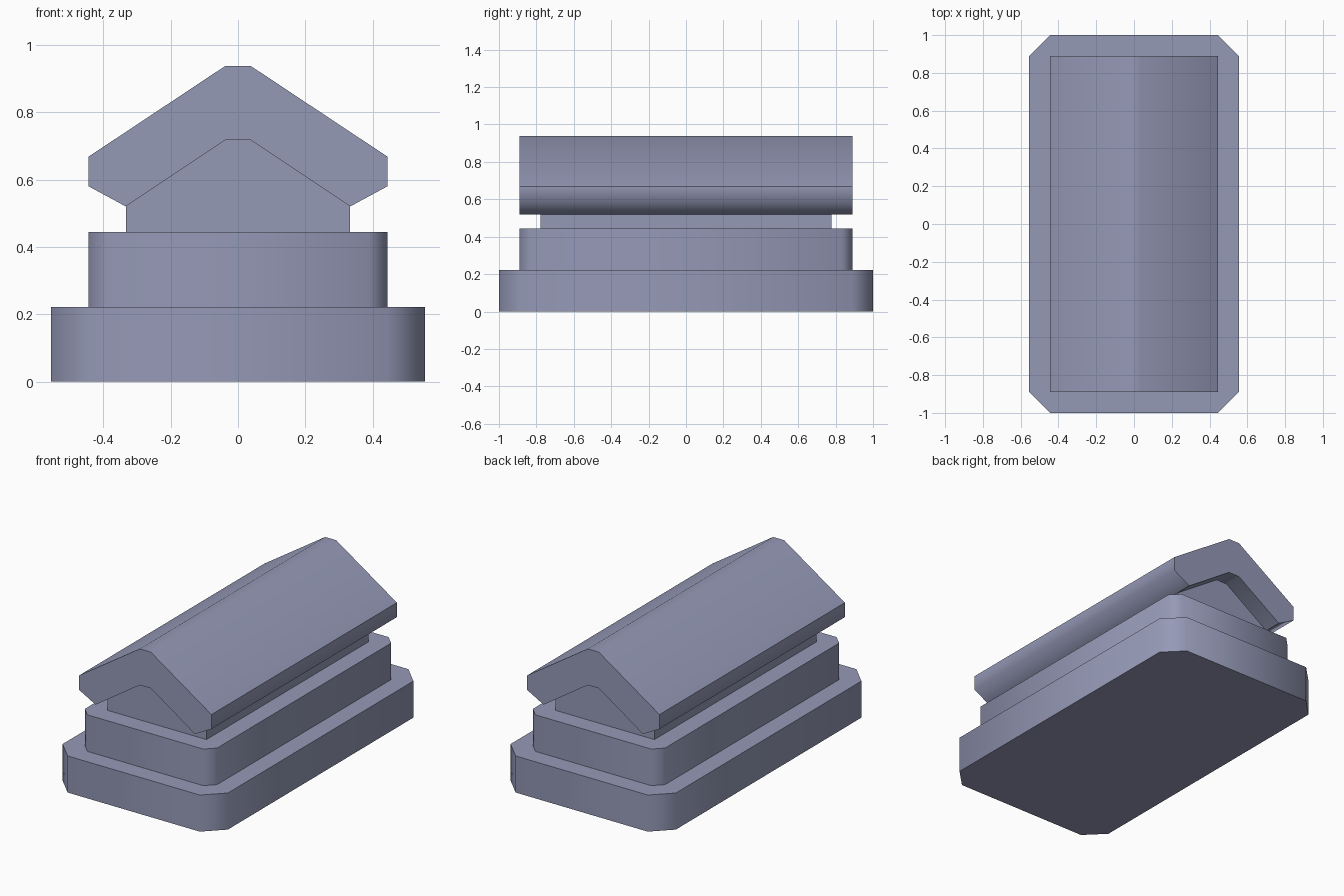
import bpy, bmesh, math

if "Cube" in bpy.data.objects:
    bpy.data.objects.remove(bpy.data.objects["Cube"])

stone = bpy.data.materials.new("blue_grey_stone")
stone.diffuse_color = (0.30, 0.32, 0.47, 1)
stone.use_nodes = True
stone.node_tree.nodes["Principled BSDF"].inputs["Base Color"].default_value = stone.diffuse_color


def prism(name, profile, to_a, to_b, soft=lambda e: False):
    """Join two copies of a profile; smooth gentle edges, keep steep ones sharp."""
    bm = bmesh.new()
    a = [bm.verts.new(to_a(p)) for p in profile]
    b = [bm.verts.new(to_b(p)) for p in profile]
    n = len(profile)
    bm.faces.new(a)
    bm.faces.new(b)
    for i in range(n):
        j = (i + 1) % n
        bm.faces.new((a[i], a[j], b[j], b[i]))
    bmesh.ops.recalc_face_normals(bm, faces=bm.faces)
    for f in bm.faces:
        f.smooth = True
    for e in bm.edges:
        e.smooth = e.calc_face_angle(0) < math.radians(50) or soft(e)
    me = bpy.data.meshes.new(name)
    bm.to_mesh(me)
    bm.free()
    me.materials.append(stone)
    ob = bpy.data.objects.new(name, me)
    bpy.context.collection.objects.link(ob)
    return ob


def tier(name, x, y, c, z0, z1):
    """Slab with chamfered corners."""
    pts = [(x, y - c), (x - c, y), (c - x, y), (-x, y - c),
           (-x, c - y), (c - x, -y), (x - c, -y), (x, c - y)]
    return prism(name, pts, lambda p: (*p, z0), lambda p: (*p, z1))


def along_y(name, half, y, soft=lambda e: False):
    """Mirror a right-hand (x, z) outline and extrude it front to back."""
    pts = half + [(-x, z) for x, z in reversed(half)]
    return prism(name, pts, lambda p: (p[0], -y, p[1]),
                 lambda p: (p[0], y, p[1]), soft)


# Stepped base
tier("lower_step", 0.555, 1.0, 0.111, 0, 0.222)
tier("upper_step", 0.444, 0.889, 0.055, 0.222, 0.444)

# Gabled body under the roof
along_y("gable_body", [(0.333, 0.444), (0.333, 0.52), (0.037, 0.718)], 0.778)


# Roof with clipped eaves; the lower eave edge is shaded softly
def lower_eave(e):
    return all(abs(v.co.z - 0.58) < 1e-4 for v in e.verts) and \
        abs(e.verts[0].co.y - e.verts[1].co.y) > 1


along_y("roof", [(0.037, 0.718), (0.333, 0.52), (0.444, 0.58),
                 (0.444, 0.668), (0.037, 0.938)], 0.889, lower_eave)
